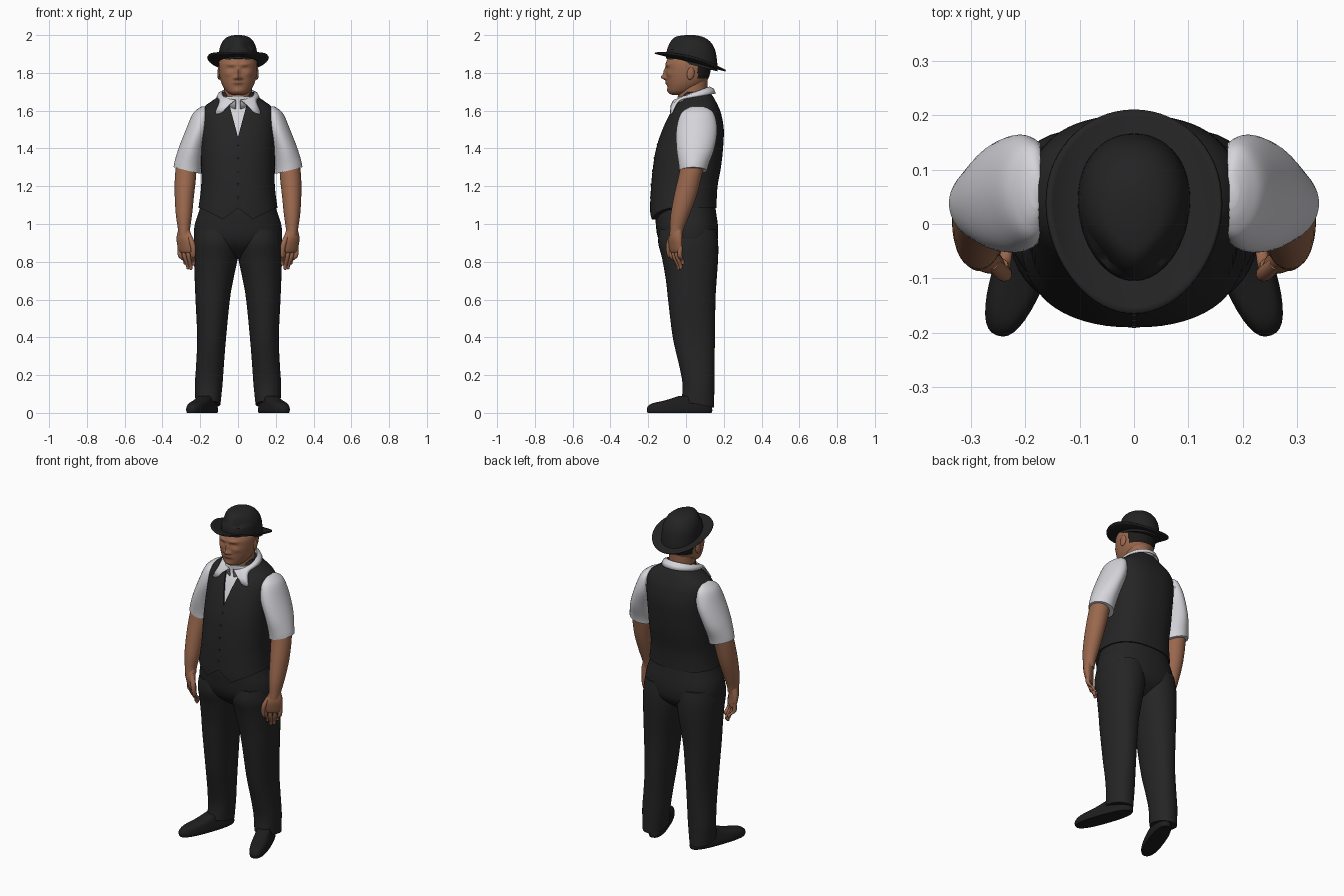
import bpy, bmesh, math
from mathutils import Matrix, Vector

if "Cube" in bpy.data.objects:
    bpy.data.objects.remove(bpy.data.objects["Cube"])


def material(name, r, g, b):
    m = bpy.data.materials.new(name)
    m.diffuse_color = (r, g, b, 1)
    m.use_nodes = True
    m.node_tree.nodes["Principled BSDF"].inputs["Base Color"].default_value = m.diffuse_color
    return m


CLOTH = material("black suit cloth", .018, .018, .018)
FELT = material("black hat felt", .017, .017, .018)
LEATHER = material("black shoe leather", .013, .013, .013)
SHIRT = material("white shirt cotton", .66, .66, .70)
SKIN = material("tan skin", .325, .138, .075)
LIPS = material("lip brown", .25, .1, .06)
HAIR = material("dark hair", .012, .011, .01)


def finish(name, bm, mats, mirror=False, angle=40):
    bmesh.ops.recalc_face_normals(bm, faces=bm.faces)
    if mirror:
        geo = bmesh.ops.duplicate(bm, geom=bm.verts[:] + bm.edges[:] + bm.faces[:])["geom"]
        for v in geo:
            if isinstance(v, bmesh.types.BMVert):
                v.co.x *= -1
        bmesh.ops.reverse_faces(bm, faces=[f for f in geo if isinstance(f, bmesh.types.BMFace)])
    me = bpy.data.meshes.new(name)
    bm.to_mesh(me)
    bm.free()
    for m in mats:
        me.materials.append(m)
    ob = bpy.data.objects.new(name, me)
    bpy.context.collection.objects.link(ob)
    smooth(ob, angle)
    return ob


def smooth(ob, angle=40):
    bpy.ops.object.select_all(action='DESELECT')
    ob.select_set(True)
    bpy.context.view_layer.objects.active = ob
    bpy.ops.object.shade_smooth_by_angle(angle=math.radians(angle))


def resample(rows, k):
    """Smooth curve through the section rows."""
    out = []
    for i in range(len(rows) - 1):
        p = [rows[max(i - 1, 0)], rows[i], rows[i + 1], rows[min(i + 2, len(rows) - 1)]]
        for j in range(k):
            t = j / k
            out.append([.5 * (2 * b + (c - a) * t + (2 * a - 5 * b + 4 * c - d) * t * t
                              + (3 * b - a - 3 * c + d) * t ** 3) for a, b, c, d in zip(*p)])
    return out + [list(rows[-1])]


def loft(name, rows, mats, mirror=False, n=40, k=4, power=2.0, back=None, rot=0, warp=None, rule=None):
    """Rows are (z, centre x, centre y, radius x, radius y, tilt along x, tilt along y)."""
    bm = bmesh.new()
    rings = []
    rows = [tuple(r) + (0,) * (7 - len(r)) for r in rows]
    for z, cx, cy, rx, ry, tx, ty in resample(rows, k):
        ring = []
        for i in range(n):
            a = math.tau * i / n
            c, s = math.cos(a), math.sin(a)
            e = 2 / (back if back and s > 0 else power)
            x = rx * math.copysign(abs(c) ** e, c)
            y = ry * math.copysign(abs(s) ** e, s)
            x, y = x * math.cos(rot) - y * math.sin(rot), x * math.sin(rot) + y * math.cos(rot)
            p = Vector((cx + x, cy + y, z + tx * x + ty * y))
            ring.append(bm.verts.new(warp(p) if warp else p))
        rings.append(ring)
    for a, b in zip(rings, rings[1:]):
        for i in range(n):
            bm.faces.new((a[i], a[(i + 1) % n], b[(i + 1) % n], b[i]))
    bm.faces.new(rings[0][::-1])
    bm.faces.new(rings[-1])
    if rule:
        for f in bm.faces:
            f.material_index = rule(f.calc_center_median())
    return finish(name, bm, mats, mirror)


def body(z, front, back, rx):
    return (z, 0, (front + back) / 2, rx, (back - front) / 2)


def cut(ob, outline, y0, y1):
    """Subtract an x-z outline pushed through from y0 to y1."""
    bm = bmesh.new()
    f = bm.faces.new([bm.verts.new((x, y0, z)) for x, z in outline])
    ext = bmesh.ops.extrude_face_region(bm, geom=[f])["geom"]
    bmesh.ops.translate(bm, vec=(0, y1 - y0, 0),
                        verts=[v for v in ext if isinstance(v, bmesh.types.BMVert)])
    cutter = finish("cutter", bm, [CLOTH])
    cutter.hide_render = True
    mod = ob.modifiers.new("cut", 'BOOLEAN')
    mod.object, mod.solver = cutter, 'EXACT'
    bpy.context.view_layer.objects.active = ob
    bpy.ops.object.modifier_apply(modifier=mod.name)
    bpy.data.objects.remove(cutter)


# Vest with a V neck and a pointed hem, over a shirt
TORSO = [(1.0, -.187, .168, .217), (1.05, -.19, .165, .217), (1.1, -.19, .162, .207),
         (1.2, -.185, .167, .195), (1.3, -.175, .185, .195), (1.4, -.158, .196, .195),
         (1.5, -.125, .2, .196), (1.58, -.088, .187, .195), (1.62, -.062, .172, .178),
         (1.645, -.045, .16, .147), (1.675, -.028, .143, .105), (1.7, -.015, .125, .085)]
vest = loft("vest", [body(*r) for r in TORSO], [CLOTH], n=64, power=2.3, back=2.5)
cut(vest, [(0, 1.46), (.075, 1.74), (-.075, 1.74)], -.4, .02)
hem = [(.4, 1.09), (.2, 1.085), (.08, 1.025)]
cut(vest, [(-.4, .9), (.4, .9)] + hem + [(0, 1.085)] + [(-x, z) for x, z in hem[::-1]], -.4, 0)
cut(vest, [(-.4, .9), (.4, .9), (.4, 1.085), (-.4, 1.085)], -.001, .4)
smooth(vest)
loft("shirt_body", [body(z, min(f, -.056) + .01, b - .014, r - .014) for z, f, b, r in TORSO[3:-1]],
     [SHIRT], n=64, power=2.3, back=2.5)

# Vest buttons
bm = bmesh.new()
for z, y in ((1.42, -.152), (1.35, -.168), (1.28, -.178), (1.21, -.185), (1.14, -.189)):
    bmesh.ops.create_uvsphere(bm, u_segments=12, v_segments=8, radius=1,
                              matrix=Matrix.Translation((0, y, z)) @ Matrix.Diagonal((.006, .003, .006, 1)))
finish("vest_buttons", bm, [CLOTH])

# Folded collar with two points
bm = bmesh.new()
strip = []
for i in range(81):
    a = .14 + (math.tau - .28) * i / 80
    d = min(a, math.tau - a)
    w = math.exp(-((d - .32) / .42) ** 2)
    side = 1 if a < math.pi else -1
    s, c = math.sin(a), math.cos(a)
    top = Vector((.086 * s, .03 - .095 * c, 1.693 - .035 * c))
    low = Vector((.113 * s + .078 * w * side, .036 - .122 * c, 1.672 - .02 * c - .07 * w))
    mid = (top + low) / 2 + Vector((.006 * s, -.006 * c, .006))
    base = Vector((.08 * s, .03 - .085 * c, 1.63 - .025 * c))
    strip.append([bm.verts.new(p) for p in (base, top, mid, low)])
for p, q in zip(strip, strip[1:]):
    for j in range(3):
        bm.faces.new((p[j], q[j], q[j + 1], p[j + 1]))
collar = finish("shirt_collar", bm, [SHIRT], angle=60)
collar.modifiers.new("thickness", 'SOLIDIFY').thickness = .005


# Short sleeves, flat against the armholes
def armhole(p):
    p.x = max(p.x, .172)
    return p


loft("sleeves", [(1.622, .18, .062, .012, .03), (1.61, .185, .062, .028, .06), (1.58, .19, .06, .052, .09),
                 (1.5, .21, .057, .066, .108), (1.4, .245, .05, .068, .1, .08),
                 (1.32, .265, .041, .07, .08, .2), (1.283, .27, .038, .071, .073, .25)],
     [SHIRT], mirror=True, power=1.9, warp=armhole)

# Bare arms, palms, fingers and thumbs
loft("arms", [(1.33, .272, .038, .053, .062), (1.25, .278, .021, .056, .061), (1.15, .284, -.003, .051, .06),
              (1.05, .286, -.031, .043, .05), (.98, .286, -.047, .033, .038), (.94, .284, -.053, .03, .034)],
     [SKIN], mirror=True, n=32)
loft("palms", [(.98, .286, -.047, .03, .026), (.93, .285, -.055, .046, .027), (.89, .28, -.056, .05, .023),
               (.855, .276, -.053, .045, .018), (.845, .274, -.052, .036, .01)],
     [SKIN], mirror=True, n=28, rot=.65)
for i, tip in enumerate((.78, .757, .76, .785)):
    t = (i - 1.5) * .022
    bx, by = .276 + t, -.053 + t * .7
    ex, ey = .258 + t * .7, -.034 + t * .5
    loft("finger", [(.88, bx, by, .011, .012), (.83, bx - .003, by - .002, .012, .0125),
                    (tip + .02, ex, ey, .0105, .0105), (tip + .004, ex, ey, .007, .007),
                    (tip, ex, ey, .002, .002)], [SKIN], mirror=True, n=14)
loft("thumbs", [(.95, .262, -.072, .012, .012), (.9, .243, -.089, .015, .015), (.86, .236, -.093, .012, .012),
                (.83, .236, -.088, .01, .01), (.82, .236, -.087, .003, .003)], [SKIN], mirror=True, n=16)

# Trousers
loft("trouser_seat", [body(*r) for r in ((1.1, -.162, .154, .197), (1.05, -.164, .161, .212), (1.0, -.16, .168, .228),
                                         (.94, -.152, .17, .234), (.89, -.13, .16, .22), (.85, -.09, .128, .17),
                                         (.815, -.04, .08, .1))],
     [CLOTH], n=56, power=2.2, back=2.35)
LEG = [(.97, -.005, .224, -.14, .16), (.9, -.008, .234, -.147, .17), (.82, .001, .233, -.127, .17),
       (.7, .026, .229, -.106, .162), (.6, .043, .225, -.095, .156), (.4, .063, .216, -.07, .153),
       (.25, .075, .222, -.036, .151), (.15, .082, .228, -.018, .15), (.045, .093, .225, -.024, .149)]
loft("trouser_legs", [(z, (a + b) / 2, (f + k) / 2, (b - a) / 2, (k - f) / 2, 0, -.2 if z < .1 else 0)
                      for z, a, b, f, k in LEG],
     [CLOTH], mirror=True, power=2.15)

# Shoes turned outward
loft("shoes", [(0, .19, -.034, .048, .178), (.012, .19, -.034, .051, .182), (.03, .19, -.034, .05, .179),
               (.05, .187, -.028, .046, .16), (.066, .174, .005, .043, .122), (.09, .162, .04, .038, .08)],
     [LEATHER], mirror=True, power=2.5, rot=.35)

# Head: facial features are soft bumps on the front surface
BUMPS = [(0, 1.776, .013, .013, .026), (0, 1.803, .01, .022, .014), (0, 1.747, .024, .009, .008),
         (0, 1.703, .025, .014, .006)]
for s in (-1, 1):
    BUMPS += [(s * .036, 1.845, .026, .009, .007), (s * .036, 1.822, .018, .009, -.007),
              (s * .036, 1.82, .01, .005, .004), (s * .017, 1.772, .008, .008, .009),
              (s * .055, 1.795, .02, .015, .005)]


def face(p):
    if p.y < 0:
        for x, z, sx, sz, amp in BUMPS:
            p.y -= amp * math.exp(-((p.x - x) / sx) ** 2 - ((p.z - z) / sz) ** 2)
    return p


def head_colour(c):
    if c.y > .062 and c.z > 1.77:
        return 1
    return 2 if c.y < -.08 and abs(c.x) < .026 and abs(c.z - 1.746) < .007 else 0


loft("head", [body(*r) for r in ((1.683, -.07, -.02, .025), (1.69, -.085, .01, .045), (1.705, -.094, .045, .064),
                                 (1.735, -.1, .09, .083), (1.77, -.104, .118, .095), (1.81, -.106, .13, .101),
                                 (1.85, -.106, .135, .101), (1.88, -.094, .13, .09), (1.9, -.075, .12, .075))],
     [SKIN, HAIR, LIPS], n=96, k=9, power=2.15, warp=face, rule=head_colour)
loft("neck", [(1.6, 0, .037, .072, .076), (1.7, 0, .035, .074, .077), (1.79, 0, .04, .074, .075)], [SKIN])
bm = bmesh.new()
bmesh.ops.create_uvsphere(bm, u_segments=20, v_segments=14, radius=1,
                          matrix=Matrix.Translation((.1, .025, 1.797)) @ Matrix.Rotation(.2, 4, 'Z')
                          @ Matrix.Rotation(-.15, 4, 'X') @ Matrix.Diagonal((.009, .02, .034, 1)))
finish("ears", bm, [SKIN], mirror=True)


# Hat: egg-shaped crown and a tilted, curled brim
def crown_shape(p):
    p.x *= 1 + .7 * (p.y - .03)
    if p.z > 1.93:
        p.x *= 1 - .25 * math.exp(-((p.y + .08) / .05) ** 2)
    return p


loft("hat_crown", [(1.842, 0, .031, .103, .136, 0, -.25), (1.885, 0, .031, .102, .134, 0, -.2),
                   (1.93, 0, .031, .097, .124, 0, -.1), (1.965, 0, .028, .083, .106, 0, -.06),
                   (1.988, 0, .024, .06, .078, 0, -.04), (1.998, 0, .02, .03, .04), (2.0, 0, .02, .005, .007)],
     [FELT], n=64, power=2.05, warp=crown_shape)
bm = bmesh.new()
rings = []
for j in range(9):
    t = .5 + .5 * j / 8
    ring = []
    for i in range(64):
        a = math.tau * i / 64
        y = .1875 * t * math.sin(a)
        x = .16 * t * math.cos(a) * (1 + .5 * y)
        ring.append(bm.verts.new((x, y + .0225, 1.858 - .25 * y + .03 * t ** 4 * math.cos(a) ** 2)))
    rings.append(ring)
for p, q in zip(rings, rings[1:]):
    for i in range(64):
        bm.faces.new((p[i], p[(i + 1) % 64], q[(i + 1) % 64], q[i]))
brim = finish("hat_brim", bm, [FELT])
mod = brim.modifiers.new("thickness", 'SOLIDIFY')
mod.thickness, mod.offset = .008, 0
